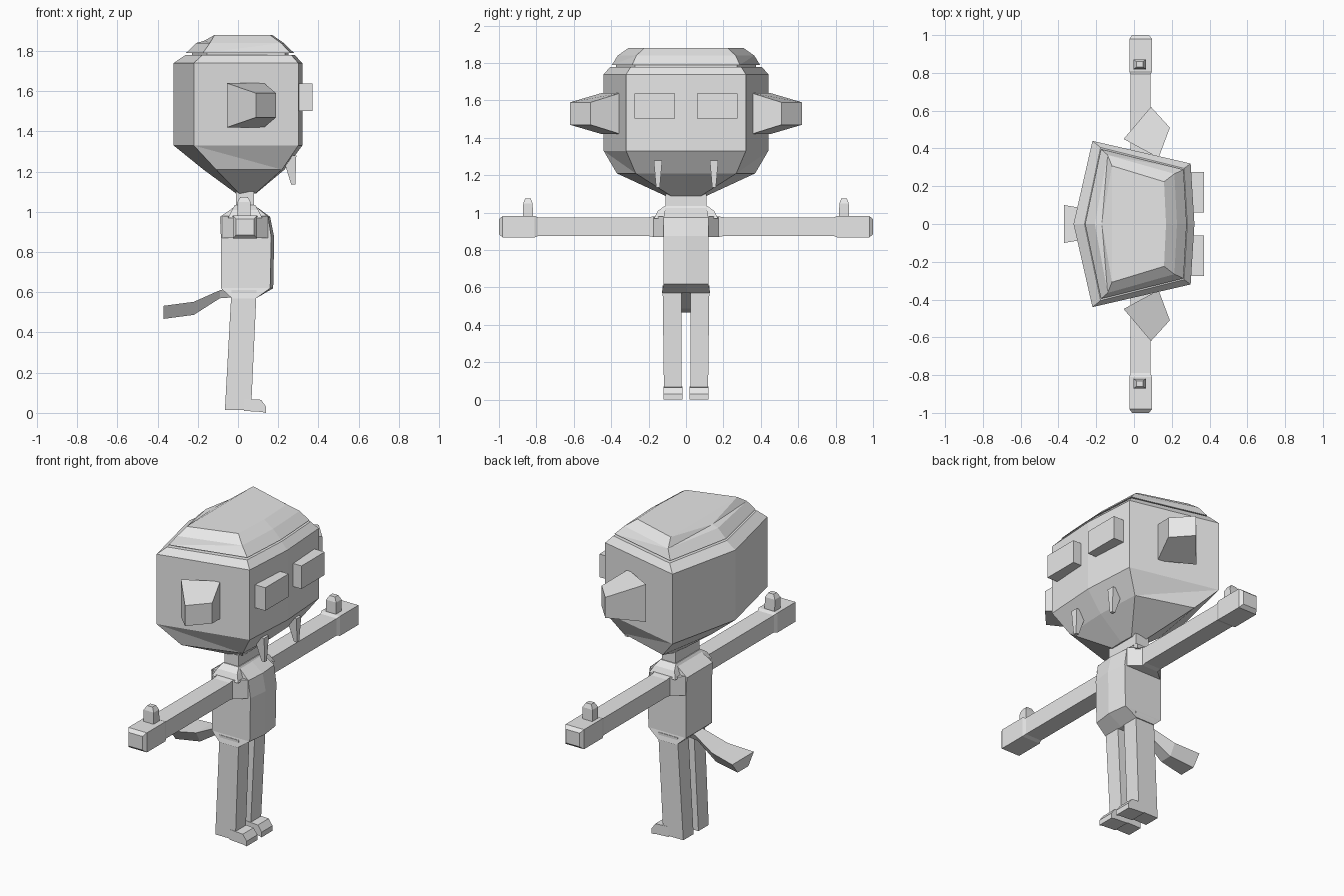
import bpy
import bmesh

default_cube = bpy.data.objects.get("Cube")
if default_cube:
    bpy.data.objects.remove(default_cube, do_unlink=True)

COLOUR = (.8, .8, .8, 1)
grey = bpy.data.materials.new("plain_grey")
grey.use_nodes = True
grey.diffuse_color = COLOUR
grey.node_tree.nodes["Principled BSDF"].inputs["Base Color"].default_value = COLOUR


def loft(name, rings, mirrored=False):
    """Skin a row of equal-sized rings, capped at both ends."""
    bm = bmesh.new()
    rows = [[bm.verts.new(point) for point in ring] for ring in rings]
    for lower, upper in zip(rows, rows[1:]):
        for i in range(len(lower)):
            bm.faces.new((lower[i - 1], lower[i], upper[i], upper[i - 1]))
    bm.faces.new(rows[0])
    bm.faces.new(rows[-1])
    bmesh.ops.connect_verts_nonplanar(bm, angle_limit=.2, faces=bm.faces)
    bmesh.ops.recalc_face_normals(bm, faces=bm.faces)
    mesh = bpy.data.meshes.new(name)
    bm.to_mesh(mesh)
    bm.free()
    mesh.materials.append(grey)
    part = bpy.data.objects.new(name, mesh)
    bpy.context.collection.objects.link(part)
    if mirrored:
        modifier = part.modifiers.new("other_side", 'MIRROR')
        modifier.use_axis = (False, True, False)
        modifier.use_mirror_merge = False


def rectangle(centre, length=0, width=0, height=0, pinch=1):
    """Corners of a flat rectangle; pinch narrows its lower edge in y."""
    x, y, z = centre
    if height == 0:
        signs = ((-1, -1, 0), (1, -1, 0), (1, 1, 0), (-1, 1, 0))
    elif width == 0:
        signs = ((-1, 0, -1), (1, 0, -1), (1, 0, 1), (-1, 0, 1))
    else:
        signs = ((0, -pinch, -1), (0, pinch, -1), (0, 1, 1), (0, -1, 1))
    return [(x + a * length / 2, y + b * width / 2, z + c * height / 2)
            for a, b, c in signs]


# Head outline seen from above: pointed front and back
HALF_OUTLINE = [(-.32, 0), (-.22, .44), (.3, .32), (.32, 0)]
OUTLINE = HALF_OUTLINE + [(x, -y) for x, y in HALF_OUTLINE[-2:0:-1]]


def head_ring(z, depth=1, breadth=1, shift=0):
    return [(x * depth + shift, y * breadth, z) for x, y in OUTLINE]


def body_ring(z, back, front, half_width, ridge=0):
    return [(back, -half_width, z), (front, -half_width, z), (front + ridge, 0, z),
            (front, half_width, z), (back, half_width, z)]


# Head with tapered jaw
loft("head", [
    head_ring(z=1.09, depth=.15, breadth=.25, shift=.04),
    head_ring(z=1.21, depth=.63, breadth=.84, shift=.03),
    head_ring(z=1.33),
    head_ring(z=1.74),
    head_ring(z=1.78, depth=.85, breadth=.92, shift=.01),
])

# Stepped cap above a thin groove, its crown dipping at the back
crown = head_ring(z=1.88, depth=.53, breadth=.7)
back_x, back_y, back_z = crown[0]
crown[0] = (back_x, back_y, back_z - .03)
loft("cap", [
    head_ring(z=1.77, depth=.75, breadth=.85, shift=.01),
    head_ring(z=1.79, depth=.75, breadth=.85, shift=.01),
    head_ring(z=1.79, depth=.84, breadth=.9, shift=.01),
    head_ring(z=1.84, depth=.68, breadth=.83, shift=.01),
    crown,
])


# Ears, angled forwards and narrowing outwards
def ear_ring(rear, front, bottom, top):
    return [(*rear, bottom), (*front, bottom), (*front, top), (*rear, top)]


loft("ear", [
    ear_ring(rear=(-.055, .45), front=(.13, .35), bottom=1.42, top=1.64),
    ear_ring(rear=(.09, .62), front=(.19, .51), bottom=1.47, top=1.59),
], mirrored=True)

# Block eyes
loft("eye", [rectangle((.32, y, 1.57), length=.1, height=.135)
             for y in (.06, .275)], mirrored=True)

# Fangs
loft("fang", [
    rectangle((.255, .15, 1.28), length=.07, width=.045),
    rectangle((.275, .15, 1.135), length=.02, width=.02),
], mirrored=True)

# Neck and torso with a chest ridge
loft("neck", [rectangle((.035, 0, z), length=.09, width=.22) for z in (1, 1.1)])
loft("torso", [
    body_ring(z=.57, back=-.03, front=.09, half_width=.13),
    body_ring(z=.62, back=-.085, front=.16, half_width=.12, ridge=.015),
    body_ring(z=.875, back=-.085, front=.165, half_width=.12, ridge=.015),
    body_ring(z=.975, back=-.09, front=.15, half_width=.12, ridge=.01),
    body_ring(z=1.03, back=-.01, front=.085, half_width=.11),
])
loft("shoulders", [
    rectangle((.035, 0, .97), length=.17, width=.34),
    rectangle((.035, 0, 1.01), length=.13, width=.3),
    rectangle((.035, 0, 1.035), length=.1, width=.23),
])


# Arms from shoulder to fingertips, plus upright thumbs
def arm_ring(y, length, height):
    return rectangle((.035, y, .925), length=length, height=height)


loft("arm", [
    arm_ring(y=.12, length=.23, height=.11),
    arm_ring(y=.175, length=.105, height=.11),
    arm_ring(y=.2, length=.105, height=.1),
    arm_ring(y=.79, length=.105, height=.1),
    arm_ring(y=.81, length=.12, height=.115),
    arm_ring(y=.98, length=.12, height=.115),
    arm_ring(y=1, length=.09, height=.08),
], mirrored=True)
loft("thumb", [
    rectangle((.03, .845, .96), length=.065, width=.055),
    rectangle((.03, .845, 1.05), length=.065, width=.05),
    rectangle((.03, .845, 1.075), length=.035, width=.03),
], mirrored=True)

# Legs and feet
loft("leg", [
    rectangle((0, .07, .015), length=.13, width=.095),
    rectangle((.03, .075, .61), length=.125, width=.1),
], mirrored=True)
loft("foot", [
    rectangle((.03, .07, .04), width=.1, height=.06),
    rectangle((.115, .07, .035), width=.1, height=.06),
    rectangle((.14, .07, .015), width=.1, height=.03),
], mirrored=True)


# Flat tail that widens towards its tip
def tail_ring(x, z, width, height):
    return rectangle((x, 0, z), width=width, height=height, pinch=.5)


loft("tail", [
    tail_ring(x=-.02, z=.6, width=.08, height=.05),
    tail_ring(x=-.09, z=.59, width=.09, height=.04),
    tail_ring(x=-.22, z=.52, width=.15, height=.065),
    tail_ring(x=-.37, z=.5, width=.2, height=.065),
])
